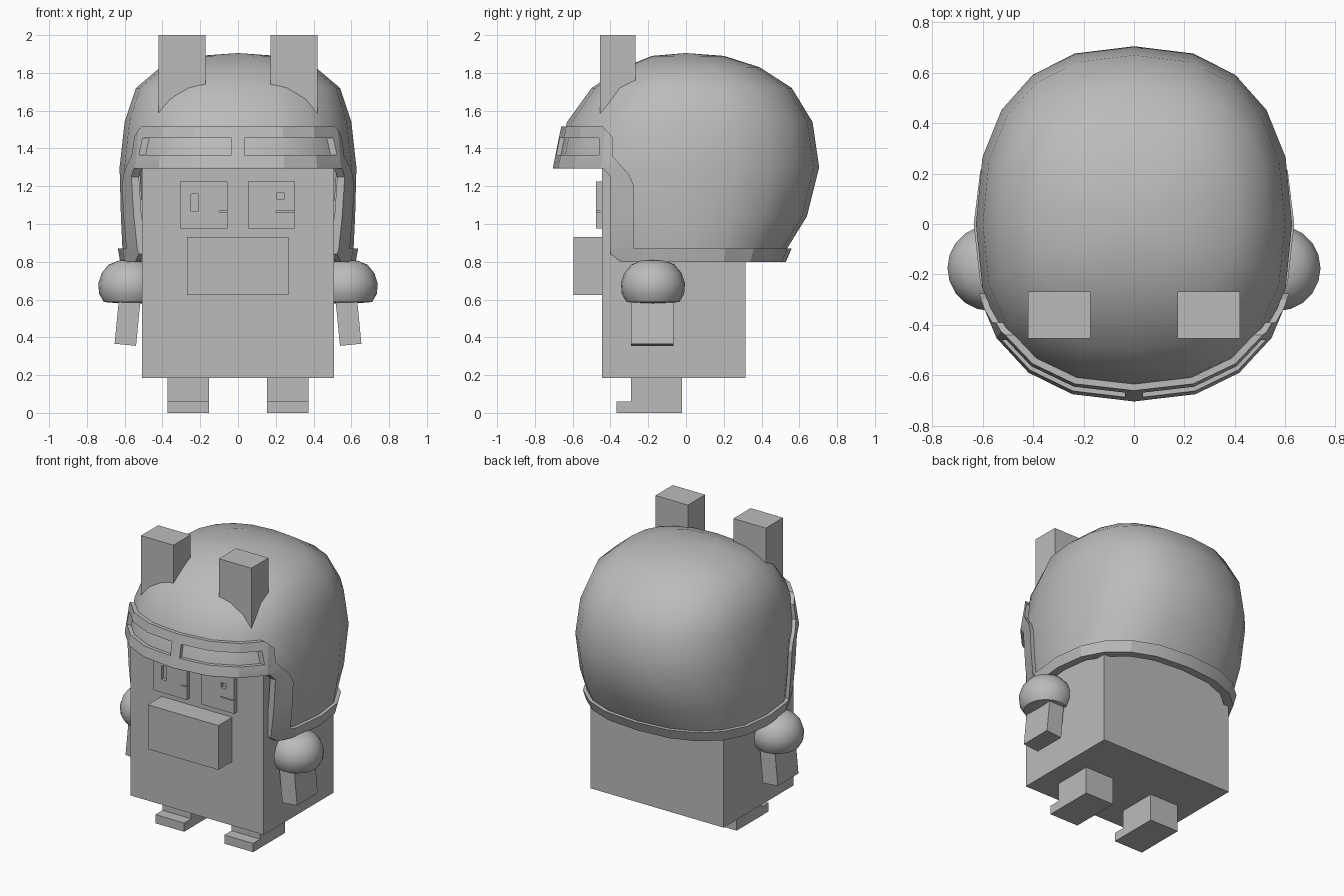
import bpy, bmesh, math
from mathutils import Matrix

cube = bpy.data.objects.get("Cube")
if cube:
    bpy.data.objects.remove(cube, do_unlink=True)

grey = bpy.data.materials.new("plain grey")
grey.use_nodes = True
COLOUR = (0.5, 0.5, 0.5, 1)
grey.diffuse_color = COLOUR
grey.node_tree.nodes["Principled BSDF"].inputs["Base Color"].default_value = COLOUR


def finish(name, bm):
    bmesh.ops.recalc_face_normals(bm, faces=bm.faces)
    mesh = bpy.data.meshes.new(name)
    bm.to_mesh(mesh)
    bm.free()
    mesh.materials.append(grey)
    obj = bpy.data.objects.new(name, mesh)
    bpy.context.collection.objects.link(obj)
    return obj


def box(name, x, y, z, tilt=0):
    """Box from (min, max) pairs, tilted about its own centre."""
    bm = bmesh.new()
    centre = [(a + b) / 2 for a, b in (x, y, z)]
    size = [b - a for a, b in (x, y, z)]
    matrix = (Matrix.Translation(centre) @ Matrix.Rotation(tilt, 4, 'Y')
              @ Matrix.Diagonal((*size, 1)))
    bmesh.ops.create_cube(bm, size=1, matrix=matrix)
    return finish(name, bm)


def prism(name, outline, half_width):
    """Side outline (y, z) extruded across x."""
    bm = bmesh.new()
    face = bm.faces.new([bm.verts.new((-half_width, y, z)) for y, z in outline])
    new = bmesh.ops.extrude_face_region(bm, geom=[face])["geom"]
    verts = [v for v in new if isinstance(v, bmesh.types.BMVert)]
    bmesh.ops.translate(bm, verts=verts, vec=(2 * half_width, 0, 0))
    return finish(name, bm)


def boolean(obj, cutter, operation='DIFFERENCE'):
    mod = obj.modifiers.new("cut", 'BOOLEAN')
    mod.object, mod.operation, mod.solver = cutter, operation, 'EXACT'
    activate(obj)
    bpy.ops.object.modifier_apply(modifier=mod.name)
    bpy.data.objects.remove(cutter, do_unlink=True)


def activate(obj):
    bpy.ops.object.select_all(action='DESELECT')
    obj.select_set(True)
    bpy.context.view_layer.objects.active = obj


def smooth(obj, degrees):
    activate(obj)
    bpy.ops.object.shade_smooth_by_angle(angle=math.radians(degrees))


# Helmet rings: height, half width, front reach, back reach
RINGS = [(0.80, 0.600, 0.58, 0.505), (0.87, 0.612, 0.60, 0.535),
         (1.04, 0.620, 0.64, 0.64), (1.30, 0.627, 0.68, 0.705),
         (1.54, 0.600, 0.63, 0.67), (1.72, 0.540, 0.50, 0.56),
         (1.83, 0.410, 0.33, 0.39), (1.89, 0.210, 0.18, 0.20)]
TOP, SIDES, SQUARENESS = 1.905, 20, 2.4


def helmet_surface(bm, offset):
    """Rounded-square dome, open below; returns its bottom ring."""
    rows = []
    for z, half, front, back in RINGS:
        z += offset * max(0, (z - 1.3) / 0.6)
        row = []
        for i in range(SIDES):
            a = 2 * math.pi * i / SIDES
            s, c = math.sin(a), math.cos(a)
            x = math.copysign(abs(s) ** (2 / SQUARENESS), s) * (half + offset)
            reach = (back if c > 0 else front) + offset
            y = math.copysign(abs(c) ** (2 / SQUARENESS), c) * reach
            row.append(bm.verts.new((x, y, z)))
        rows.append(row)
    for low, high in zip(rows, rows[1:]):
        bridge(bm, low, high)
    tip = bm.verts.new((0, 0, TOP + offset))
    for i in range(SIDES):
        bm.faces.new((rows[-1][i - 1], rows[-1][i], tip))
    return rows[0]


def bridge(bm, a, b):
    for i in range(len(a)):
        bm.faces.new((a[i - 1], a[i], b[i], b[i - 1]))


def shell(name, outer, inner):
    bm = bmesh.new()
    bridge(bm, helmet_surface(bm, outer), helmet_surface(bm, inner))
    return finish(name, bm)


# Helmet dome with its face opening
dome = shell("helmet_dome", 0, -0.03)
boolean(dome, prism("opening", [(-0.37, 0.7), (-0.37, 1.27), (-0.43, 1.32),
                                (-1, 1.32), (-1, 0.7)], 1))
smooth(dome, 38)

# Raised trim: visor band, cheek strips and rim in one piece
trim = shell("helmet_trim", 0.024, -0.012)
boolean(trim, prism("trim_outline", [
    (-0.33, 0.79), (1, 0.79), (1, 0.87), (-0.275, 0.87), (-0.275, 1.2),
    (-0.30, 1.26), (-0.39, 1.36), (-0.39, 1.46), (-0.44, 1.515), (-1, 1.515),
    (-1, 1.295), (-0.44, 1.295), (-0.40, 1.25), (-0.40, 0.84)], 1), 'INTERSECT')
for slot in ((-0.525, -0.035), (0.035, 0.525)):
    boolean(trim, box("visor_slot", slot, (-1, -0.46), (1.365, 1.455)))
smooth(trim, 15)

# Body and muzzle
box("body", (-0.507, 0.507), (-0.445, 0.315), (0.185, 1.4))
box("muzzle", (-0.27, 0.267), (-0.595, -0.43), (0.625, 0.93))

# Eye plates with cut pupils and short grooves
DEPTH = (-0.6, -0.455)
EYES = [("right_eye", (-0.308, -0.056), (-0.25, -0.21), (1.065, 1.16), (-0.1, 0)),
        ("left_eye", (0.053, 0.303), (0.205, 0.243), (1.13, 1.165), (0.2, 0.4))]
for name, width, pupil_x, pupil_z, groove in EYES:
    eye = box(name, width, (-0.477, -0.44), (0.975, 1.225))
    boolean(eye, box("pupil", pupil_x, DEPTH, pupil_z))
    boolean(eye, box("groove", groove, DEPTH, (1.063, 1.068)))

# Shoulder outline: radius, height
SHOULDER = [(0, 0.81), (0.06, 0.807), (0.115, 0.785), (0.152, 0.74),
            (0.17, 0.685), (0.165, 0.63), (0.14, 0.587), (0, 0.575)]

for side, name in ((1, "left"), (-1, "right")):
    def across(a, b):
        return tuple(sorted((side * a, side * b)))

    # Ear
    box(name + "_ear", across(0.173, 0.42), (-0.455, -0.268), (1.4, 2.0))

    # Round shoulder
    bm = bmesh.new()
    verts = [bm.verts.new((r, 0, z)) for r, z in SHOULDER]
    edges = [bm.edges.new(pair) for pair in zip(verts, verts[1:])]
    bmesh.ops.spin(bm, geom=verts + edges, cent=(0, 0, 0), axis=(0, 0, 1),
                   angle=2 * math.pi, steps=20)
    bmesh.ops.remove_doubles(bm, verts=bm.verts, dist=0.0005)
    bmesh.ops.translate(bm, verts=bm.verts, vec=(side * 0.57, -0.175, 0))
    smooth(finish(name + "_shoulder", bm), 45)

    # Forearm
    box(name + "_forearm", across(0.528, 0.642), (-0.29, -0.065),
        (0.36, 0.60), -side * math.radians(5.5))

    # Leg with toe
    box(name + "_leg", across(0.153, 0.372), (-0.29, -0.02), (0, 0.2))
    box(name + "_toe", across(0.153, 0.372), (-0.367, -0.29), (0, 0.06))
